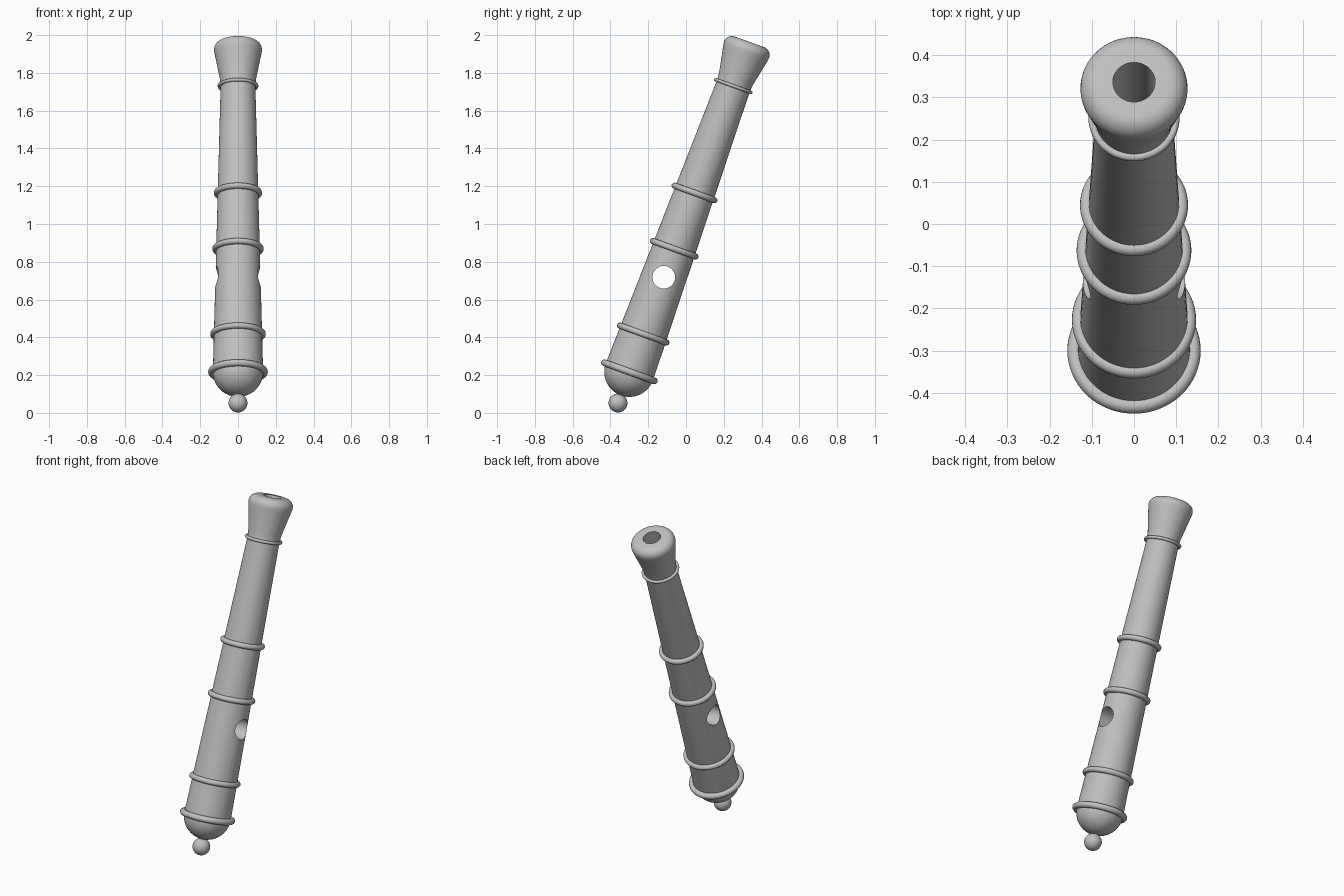
import bpy
import bmesh
from math import radians, pi, sin, cos
from mathutils import Matrix, Vector

cube = bpy.data.objects.get("Cube")
if cube:
    bpy.data.objects.remove(cube)

# One plain metal colour
metal = bpy.data.materials.new("grey_metal")
metal.use_nodes = True
GREY = (0.53, 0.53, 0.53, 1)
metal.diffuse_color = GREY
metal.node_tree.nodes["Principled BSDF"].inputs["Base Color"].default_value = GREY

# Parts are built along z from the knob centre, then leaned back
LEAN = Matrix.Translation((0, -0.36, 0.052)) @ Matrix.Rotation(radians(-20), 4, 'X')


def lathe(name, profile, closed=False, steps=64):
    """Revolve (radius, height) points around the z axis."""
    bm = bmesh.new()
    verts = [bm.verts.new((r, 0, z)) for r, z in profile]
    pairs = list(zip(verts, verts[1:]))
    if closed:
        pairs.append((verts[-1], verts[0]))
    edges = [bm.edges.new(p) for p in pairs]
    bmesh.ops.spin(bm, geom=verts + edges, cent=(0, 0, 0), axis=(0, 0, 1),
                   angle=2 * pi, steps=steps, use_merge=False)
    bmesh.ops.remove_doubles(bm, verts=bm.verts, dist=0.0001)
    bmesh.ops.recalc_face_normals(bm, faces=bm.faces)
    mesh = bpy.data.meshes.new(name)
    bm.to_mesh(mesh)
    bm.free()
    obj = bpy.data.objects.new(name, mesh)
    bpy.context.collection.objects.link(obj)
    mesh.materials.append(metal)
    return obj


def select(obj):
    bpy.ops.object.select_all(action='DESELECT')
    obj.select_set(True)
    bpy.context.view_layer.objects.active = obj


def arc(r, z, radius, start, end, count):
    """Points on a circular arc, angles in degrees."""
    angles = [radians(start + (end - start) * i / count) for i in range(count + 1)]
    return [(r + radius * cos(a), z + radius * sin(a)) for a in angles]


# Barrel: domed breech, taper, flared muzzle with rounded lip, bore
profile = [(0, 0.043)]
profile += arc(0, 0.176, 0.133, -82, 0, 12)
profile += [(0.092, 1.786), (0.096, 1.83), (0.122, 1.96)]
profile += arc(0.083, 1.991, 0.044, -10, 90, 8)
profile += [(0.05, 2.035), (0.05, 0.95), (0, 0.95)]
barrel = lathe("barrel", profile)

# Trunnion hole straight through the sides
cutter = lathe("trunnion_cutter", [(0, -0.3), (0.06, -0.3), (0.06, 0.3), (0, 0.3)])
cutter.matrix_world = Matrix.Translation((0, 0, 0.709)) @ Matrix.Rotation(pi / 2, 4, 'Y')
cutter.hide_render = True
cut = barrel.modifiers.new("trunnion_hole", 'BOOLEAN')
cut.operation = 'DIFFERENCE'
cut.solver = 'EXACT'
cut.object = cutter
bpy.context.view_layer.update()
select(barrel)
bpy.ops.object.modifier_apply(modifier=cut.name)
bpy.data.objects.remove(cutter)
parts = [barrel]

# Reinforcing rings: height, centreline radius, thickness
rings = [("breech_ring", 0.176, 0.140, 0.018),
         ("rear_ring", 0.389, 0.131, 0.016),
         ("middle_ring", 0.869, 0.120, 0.016),
         ("front_ring", 1.184, 0.112, 0.016),
         ("muzzle_ring", 1.786, 0.099, 0.009)]
for name, z, radius, thick in rings:
    parts.append(lathe(name, arc(radius, z, thick, 0, 345, 15), closed=True))

# Knob and its short neck
parts.append(lathe("knob", arc(0, 0, 0.05, -90, 90, 20), steps=40))
parts.append(lathe("knob_neck", [(0.022, 0.02), (0.022, 0.06)], steps=32))

for obj in parts:
    obj.data.transform(LEAN)
    select(obj)
    bpy.ops.object.shade_smooth_by_angle(angle=radians(35))
